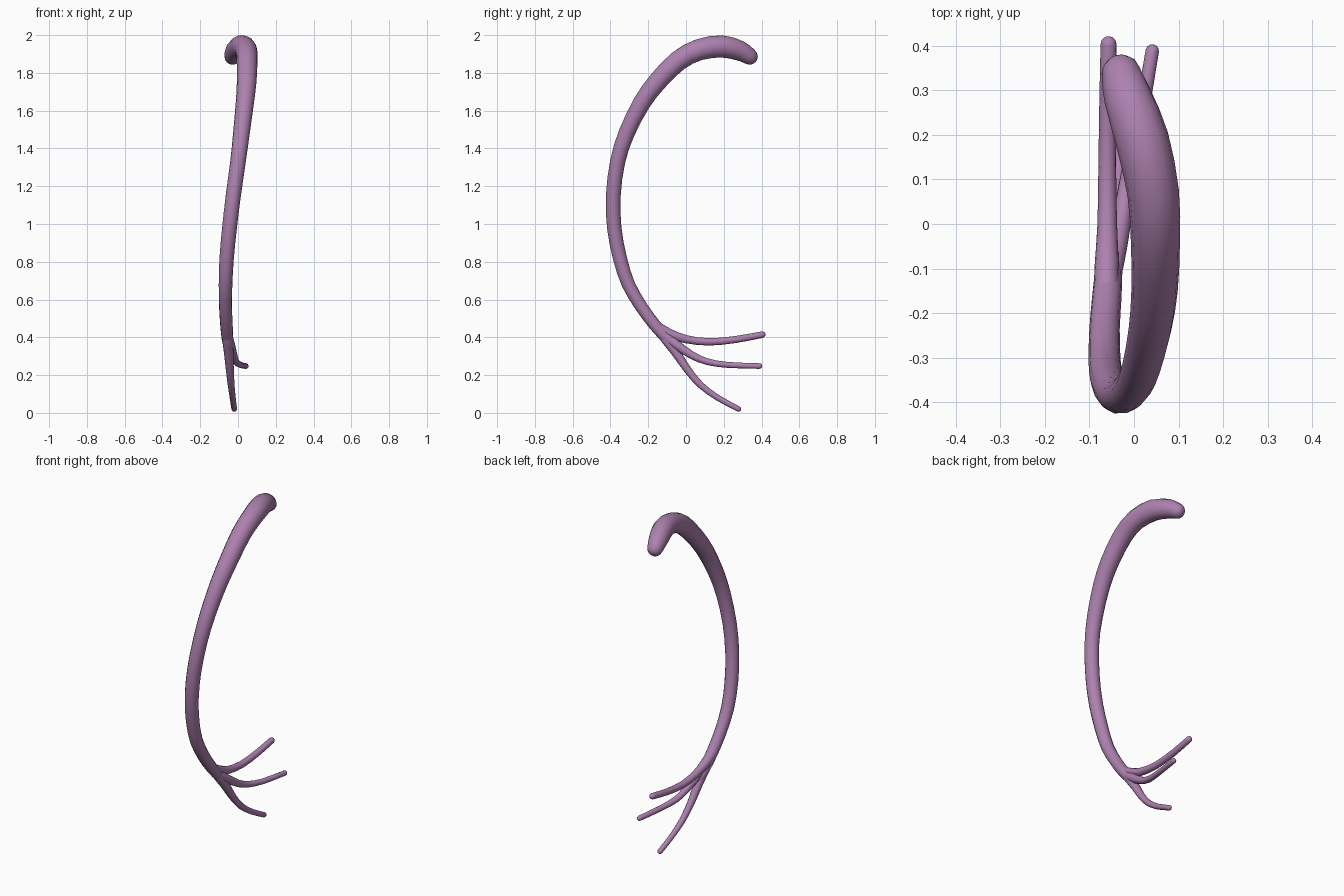
import bpy, bmesh, math
from mathutils import Vector

if "Cube" in bpy.data.objects:
    bpy.data.objects.remove(bpy.data.objects["Cube"])

mat = bpy.data.materials.new("mauve purple")
mat.diffuse_color = (0.42, 0.22, 0.43, 1)
mat.use_nodes = True
mat.node_tree.nodes["Principled BSDF"].inputs["Base Color"].default_value = mat.diffuse_color
SIDES = 14


def refine(pts, n=2):
    """Catmull-Rom refinement of (x, y, z, radius) points."""
    p = [Vector(q) for q in pts]
    p = [2 * p[0] - p[1]] + p + [2 * p[-1] - p[-2]]
    out = []
    for i in range(1, len(p) - 2):
        a, b, c, d = p[i - 1:i + 3]
        for k in range(n):
            t = k / n
            out.append(0.5 * (2 * b + (c - a) * t + (2 * a - 5 * b + 4 * c - d) * t * t
                              + (3 * b - a - 3 * c + d) * t ** 3))
    return out + [p[-2]]


def round_end(path):
    """Append shrinking rings so the last end becomes a dome."""
    end, r = path[-1].copy(), path[-1][3]
    d = (path[-1].to_3d() - path[-2].to_3d()).normalized()
    for ang in (30, 55, 75):
        a = math.radians(ang)
        c = end.to_3d() + d * r * math.sin(a)
        path.append(Vector((*c, r * math.cos(a))))
    return path


def tube(name, pts):
    path = round_end(refine(pts))
    path = round_end(path[::-1])[::-1]
    bm = bmesh.new()
    rings = []
    for i, p in enumerate(path):
        t = (path[min(i + 1, len(path) - 1)].to_3d() - path[max(i - 1, 0)].to_3d()).normalized()
        # paths lie near the YZ plane, so X is a stable side direction
        u = (Vector((1, 0, 0)) - t * t.x).normalized()
        v = t.cross(u)
        rings.append([bm.verts.new(p.to_3d() + p[3] * (u * math.cos(a) + v * math.sin(a)))
                      for a in (2 * math.pi * k / SIDES for k in range(SIDES))])
    for a, b in zip(rings, rings[1:]):
        for k in range(SIDES):
            j = (k + 1) % SIDES
            bm.faces.new((a[k], a[j], b[j], b[k]))
    bm.faces.new(rings[0][::-1])
    bm.faces.new(rings[-1])
    bmesh.ops.recalc_face_normals(bm, faces=bm.faces)
    for f in bm.faces:
        f.smooth = True
    me = bpy.data.meshes.new(name)
    bm.to_mesh(me)
    bm.free()
    me.materials.append(mat)
    bpy.context.collection.objects.link(bpy.data.objects.new(name, me))


# Thick curved stem, from the hooked top down to the fork
tube("stem", [
    (-0.028, 0.335, 1.888, 0.045), (-0.014, 0.285, 1.917, 0.054), (0.018, 0.19, 1.94, 0.06),
    (0.043, 0.07, 1.923, 0.058), (0.048, -0.04, 1.865, 0.055), (0.046, -0.15, 1.755, 0.052),
    (0.036, -0.235, 1.64, 0.048), (0.018, -0.315, 1.48, 0.044), (0.0, -0.362, 1.33, 0.041),
    (-0.025, -0.385, 1.15, 0.04), (-0.045, -0.38, 0.98, 0.039), (-0.06, -0.35, 0.82, 0.038),
    (-0.066, -0.305, 0.68, 0.036), (-0.066, -0.235, 0.56, 0.034), (-0.061, -0.165, 0.465, 0.033),
    (-0.056, -0.1, 0.39, 0.03), (-0.05, -0.06, 0.34, 0.024)])

# Three thin branches fanning from the fork
tube("upper_branch", [
    (-0.062, -0.16, 0.46, 0.029), (-0.061, -0.09, 0.42, 0.027), (-0.06, 0.0, 0.39, 0.022),
    (-0.06, 0.12, 0.376, 0.02), (-0.059, 0.26, 0.388, 0.019), (-0.057, 0.403, 0.414, 0.018)])
tube("middle_branch", [
    (-0.056, -0.12, 0.41, 0.027), (-0.04, -0.05, 0.36, 0.025), (-0.024, 0.03, 0.306, 0.021),
    (-0.012, 0.11, 0.272, 0.018), (0.012, 0.22, 0.254, 0.016), (0.041, 0.388, 0.248, 0.015)])
tube("lower_branch", [
    (-0.056, -0.11, 0.395, 0.028), (-0.049, -0.05, 0.315, 0.025), (-0.043, 0.01, 0.226, 0.021),
    (-0.036, 0.08, 0.145, 0.018), (-0.028, 0.17, 0.079, 0.016), (-0.02, 0.277, 0.021, 0.015)])
